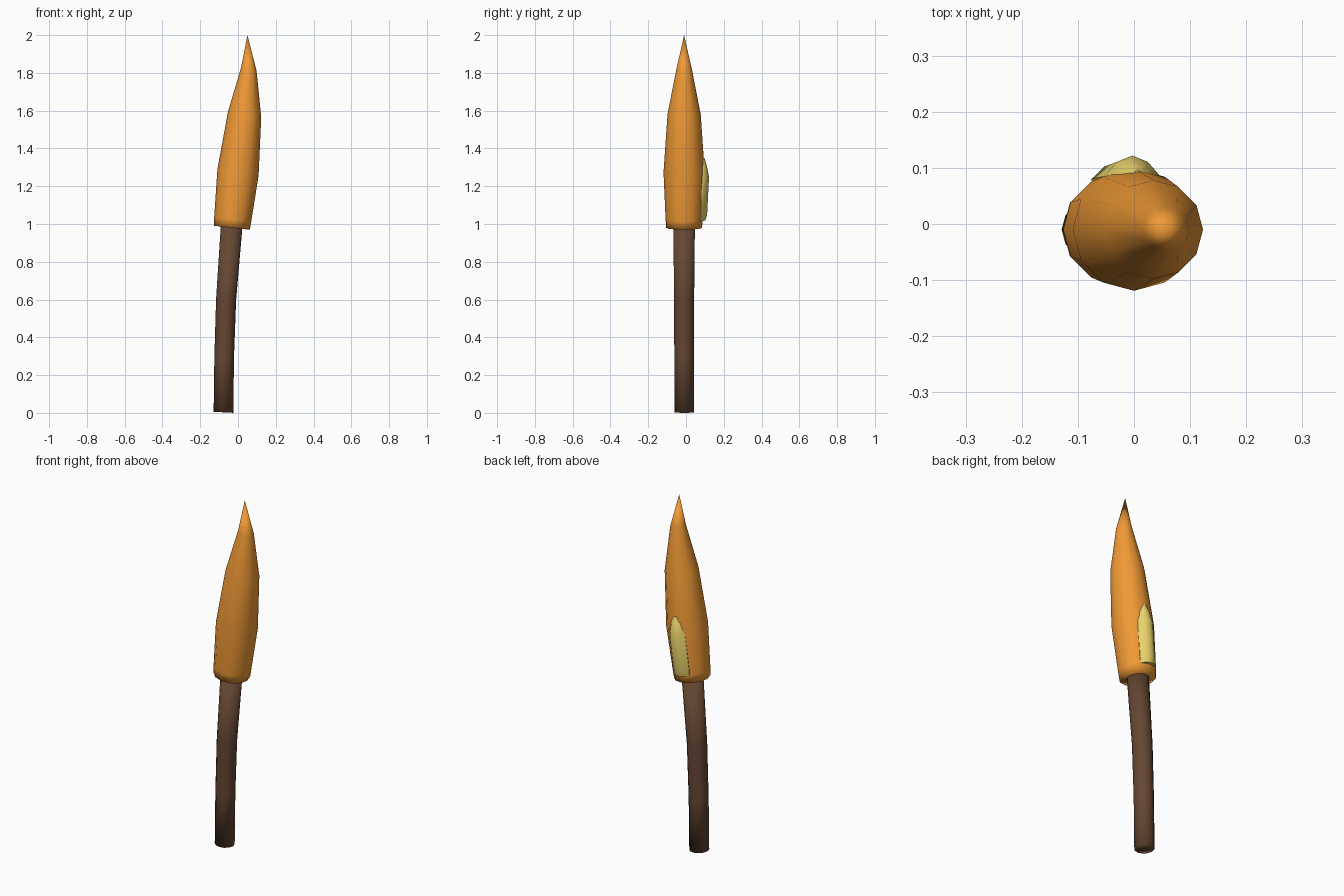
import bpy, math

if "Cube" in bpy.data.objects:
    bpy.data.objects.remove(bpy.data.objects["Cube"])


def loft(name, rings, color, tip=None, angle=50):
    """Skin a stack of equal-sized point rings, ending in a cap or a point."""
    n = len(rings[0])
    verts = [p for ring in rings for p in ring]
    faces = [tuple(range(n - 1, -1, -1))]
    for k in range(len(rings) - 1):
        a, b = k * n, (k + 1) * n
        faces += [(a + i, a + (i + 1) % n, b + (i + 1) % n, b + i) for i in range(n)]
    last = (len(rings) - 1) * n
    if tip:
        verts.append(tip)
        faces += [(last + i, last + (i + 1) % n, len(verts) - 1) for i in range(n)]
    else:
        faces.append(tuple(range(last, last + n)))
    mesh = bpy.data.meshes.new(name)
    mesh.from_pydata(verts, [], faces)
    obj = bpy.data.objects.new(name, mesh)
    bpy.context.collection.objects.link(obj)
    mat = bpy.data.materials.new(name + "_color")
    mat.diffuse_color = (*color, 1)
    mat.use_nodes = True
    mat.node_tree.nodes["Principled BSDF"].inputs["Base Color"].default_value = mat.diffuse_color
    mesh.materials.append(mat)
    bpy.ops.object.select_all(action='DESELECT')
    obj.select_set(True)
    bpy.context.view_layer.objects.active = obj
    bpy.ops.object.shade_smooth_by_angle(angle=math.radians(angle))
    return obj


def ring(cx, cz, r, tilt, sides=12, cy=-0.01):
    """Circle leaning toward +x by the given slope."""
    pts = []
    for i in range(sides):
        a = 2 * math.pi * i / sides
        c = math.cos(a)
        pts.append((cx + r * c, cy + r * math.sin(a), cz - tilt * r * c))
    return pts


# Stem, gently bending toward +x
loft("stem", [ring(*s) for s in [
    (-0.077, 0.003, 0.052, 0.05), (-0.073, 0.3, 0.052, 0.03),
    (-0.063, 0.6, 0.053, 0.06), (-0.034, 0.985, 0.057, 0.1)]],
    (0.13, 0.062, 0.032), angle=100)

# Flower spike, curved and tapering to a point
loft("flower_spike", [ring(*s) for s in [
    (-0.032, 0.98, 0.095, 0.11), (-0.028, 1.025, 0.098, 0.12),
    (0.0, 1.273, 0.109, 0.155), (0.035, 1.58, 0.088, 0.17),
    (0.057, 1.82, 0.041, 0.17)]],
    (0.87, 0.32, 0.036), tip=(0.05, -0.01, 2.0), angle=100)

# Pale raised patch on the back: centre x, z, half width, edge y, crown y
patch = []
for cx, z, w, edge, crown in [
        (-0.027, 1.02, 0.046, 0.075, 0.103), (-0.025, 1.05, 0.051, 0.08, 0.112),
        (-0.003, 1.25, 0.050, 0.085, 0.122), (0.003, 1.31, 0.034, 0.085, 0.110),
        (0.007, 1.35, 0.014, 0.08, 0.097)]:
    outer = [(cx + w * f, edge + (crown - edge) * (1 - f * f), z - 0.12 * w * f)
             for f in (1, 0.55, 0, -0.55, -1)]
    inner = [(cx - w * 0.9, 0.055, z), (cx + w * 0.9, 0.055, z)]
    patch.append(outer + inner)
loft("pale_patch", patch, (0.82, 0.66, 0.15))
